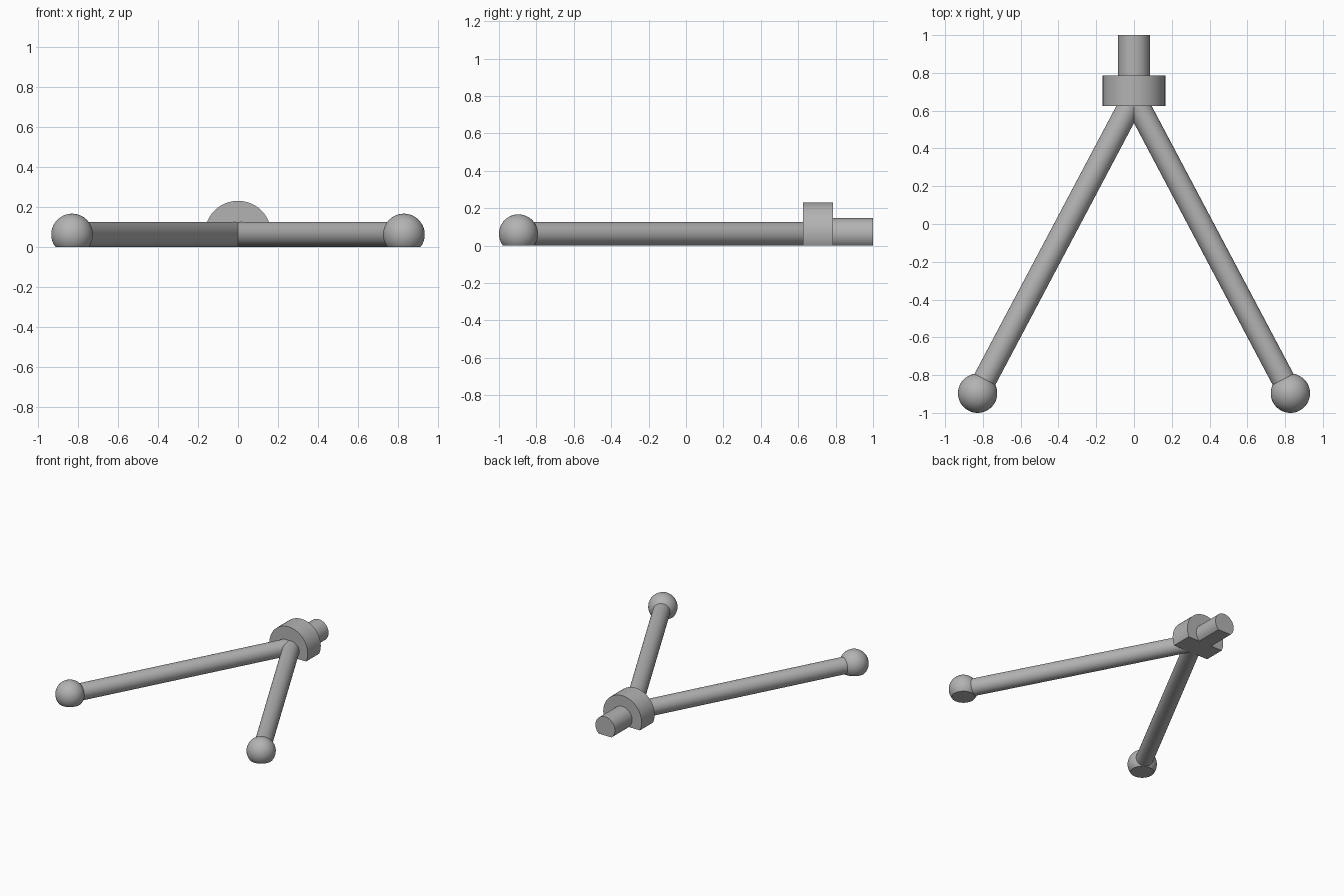
import bpy, bmesh, math
from mathutils import Vector, Matrix

cube = bpy.data.objects.get("Cube")
if cube:
    bpy.data.objects.remove(cube, do_unlink=True)

GREY = (0.45, 0.45, 0.45, 1)
grey = bpy.data.materials.new("plain_grey")
grey.use_nodes = True
grey.diffuse_color = GREY
grey.node_tree.nodes["Principled BSDF"].inputs["Base Color"].default_value = GREY

AXIS_Z = 0.063


def finish(name, bm):
    """Trim the part flat at the floor and add it to the scene."""
    geom = bm.verts[:] + bm.edges[:] + bm.faces[:]
    cut = bmesh.ops.bisect_plane(bm, geom=geom, plane_co=(0, 0, 0),
                                 plane_no=(0, 0, -1), clear_outer=True)
    edges = [e for e in cut["geom_cut"] if isinstance(e, bmesh.types.BMEdge)]
    if edges:
        bmesh.ops.holes_fill(bm, edges=edges, sides=0)
    bmesh.ops.recalc_face_normals(bm, faces=bm.faces[:])
    mesh = bpy.data.meshes.new(name)
    bm.to_mesh(mesh)
    bm.free()
    mesh.materials.append(grey)
    obj = bpy.data.objects.new(name, mesh)
    bpy.context.collection.objects.link(obj)
    bpy.ops.object.select_all(action="DESELECT")
    obj.select_set(True)
    bpy.context.view_layer.objects.active = obj
    bpy.ops.object.shade_smooth_by_angle(angle=math.radians(30))


def cylinder(name, start, end, radius):
    start, end = Vector(start), Vector(end)
    along = end - start
    place = Matrix.Translation((start + end) / 2) @ along.to_track_quat("Z", "Y").to_matrix().to_4x4()
    bm = bmesh.new()
    bmesh.ops.create_cone(bm, cap_ends=True, segments=48, radius1=radius,
                          radius2=radius, depth=along.length, matrix=place)
    finish(name, bm)


def ball(name, centre, radius):
    bm = bmesh.new()
    bmesh.ops.create_uvsphere(bm, u_segments=48, v_segments=32, radius=radius,
                              matrix=Matrix.Translation(centre))
    finish(name, bm)


# Collar and stub shaft at the back
cylinder("collar", (0, 0.625, 0.065), (0, 0.787, 0.065), 0.166)
cylinder("stub_shaft", (0, 0.70, AXIS_Z), (0, 1.0, AXIS_Z), 0.084)

# Two splayed legs ending in ball feet
for side, sign in (("left", 1), ("right", -1)):
    foot = (sign * 0.828, -0.896, AXIS_Z)
    cylinder(side + "_leg", (0, 0.668, AXIS_Z), foot, 0.0625)
    ball(side + "_ball_foot", foot, 0.104)
